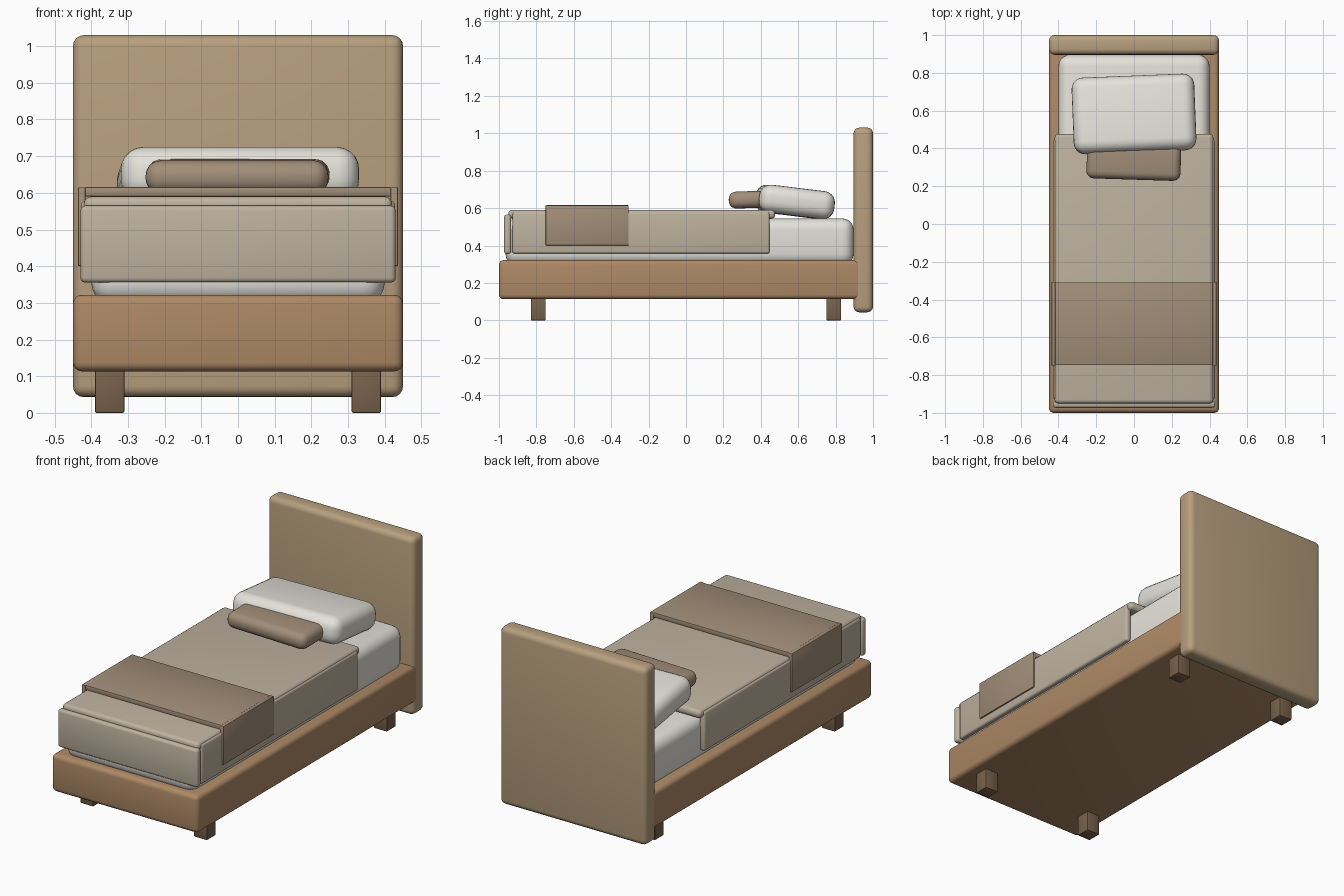
import bpy
from math import radians

if "Cube" in bpy.data.objects:
    bpy.data.objects.remove(bpy.data.objects["Cube"])


def material(name, rgb):
    m = bpy.data.materials.new(name)
    m.diffuse_color = (*rgb, 1)
    m.use_nodes = True
    m.node_tree.nodes["Principled BSDF"].inputs["Base Color"].default_value = m.diffuse_color
    return m


WOOD = material("wood", (0.42, 0.25, 0.13))
PANEL = material("headboard_panel", (0.48, 0.35, 0.21))
DARK = material("dark_wood", (0.19, 0.12, 0.07))
LINEN = material("linen", (0.78, 0.76, 0.70))
BLANKET = material("blanket", (0.52, 0.45, 0.35))
THROW = material("throw", (0.36, 0.27, 0.19))


def box(name, x, y, z, mat, bevel=0.0, segments=4, rot=(0, 0, 0)):
    """Rounded box spanning the given (min, max) ranges, then rotated about its centre."""
    spans = (x, y, z)
    bpy.ops.mesh.primitive_cube_add(size=1, location=[(a + b) / 2 for a, b in spans])
    ob = bpy.context.object
    ob.name = name
    ob.scale = [b - a for a, b in spans]
    bpy.ops.object.transform_apply(location=False, rotation=False, scale=True)
    ob.rotation_euler = [radians(a) for a in rot]
    if bevel:
        mod = ob.modifiers.new("bevel", 'BEVEL')
        mod.width = bevel
        mod.segments = segments
        bpy.ops.object.modifier_apply(modifier=mod.name)
        bpy.ops.object.shade_smooth_by_angle(angle=radians(35))
    ob.data.materials.append(mat)
    return ob


# Frame, headboard and legs
box("bed_frame", (-0.45, 0.45), (-1, 0.94), (0.113, 0.322), WOOD, 0.025)
box("headboard", (-0.45, 0.45), (0.896, 1), (0.043, 1.03), PANEL, 0.03)
for sx, side in ((-1, "left"), (1, "right")):
    for y, end in ((-0.79, "front"), (0.79, "rear")):
        box(f"{end}_{side}_leg", (sx * 0.35 - 0.04, sx * 0.35 + 0.04),
            (y - 0.04, y + 0.04), (0, 0.125), DARK, 0.004, 2)

# Mattress
box("mattress", (-0.4, 0.4), (-0.965, 0.896), (0.295, 0.545), LINEN, 0.06, 5)

# Blanket: top sheet, side drops and foot drop
box("blanket_top", (-0.42, 0.42), (-0.95, 0.477), (0.543, 0.59), BLANKET, 0.02)
box("blanket_foot_drop", (-0.43, 0.43), (-0.973, -0.935), (0.355, 0.565), BLANKET, 0.014, 3)
for sx, side in ((-1, "left"), (1, "right")):
    box(f"blanket_{side}_drop", (sx * 0.41 - 0.018, sx * 0.41 + 0.018),
        (-0.928, 0.447), (0.357, 0.578), BLANKET, 0.012, 3)

# Folded throw across the foot of the bed
box("throw_top", (-0.418, 0.418), (-0.747, -0.309), (0.59, 0.616), THROW, 0.004, 2)
for sx, side in ((-1, "left"), (1, "right")):
    box(f"throw_{side}_drop", (sx * 0.426 - 0.01, sx * 0.426 + 0.01),
        (-0.75, -0.307), (0.401, 0.615), THROW, 0.002, 2)

# Pillow and small cushion
box("pillow", (-0.325, 0.325), (0.38, 0.785), (0.558, 0.708), LINEN, 0.06, 5, (-7, 0, 2.3))
box("cushion", (-0.25, 0.248), (0.235, 0.43), (0.6, 0.69), THROW, 0.04, 5, (2, 0, -1.8))
